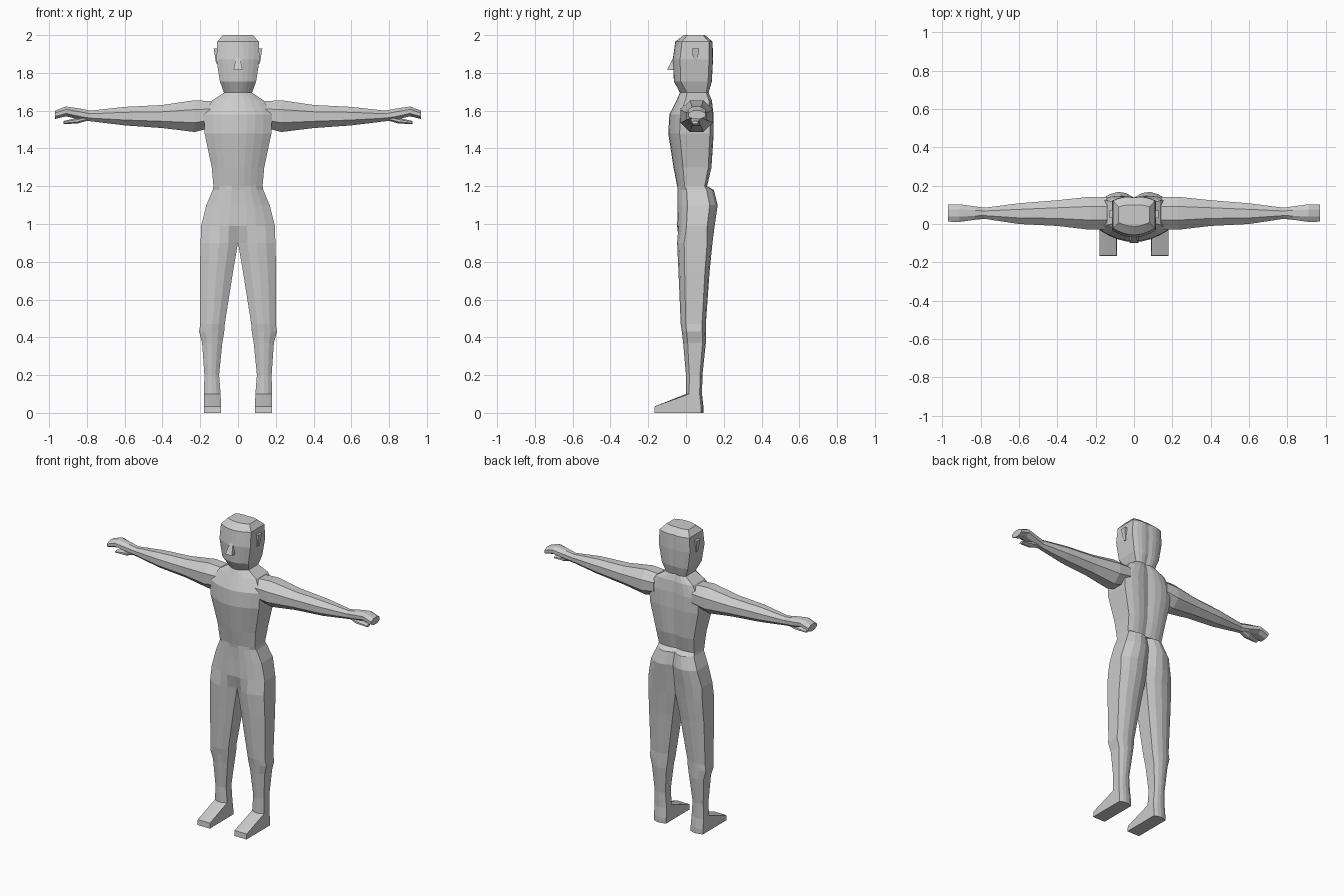
import bpy, bmesh
from math import cos, sin, pi

if "Cube" in bpy.data.objects:
    bpy.data.objects.remove(bpy.data.objects["Cube"])


def finish(name, bm, mirror=True):
    bmesh.ops.recalc_face_normals(bm, faces=bm.faces)
    # open the skin where it meets the mirror plane
    if mirror:
        inner = [f for f in bm.faces if all(abs(v.co.x) < 1e-5 for v in f.verts)]
        bmesh.ops.delete(bm, geom=inner, context="FACES")
    me = bpy.data.meshes.new(name)
    bm.to_mesh(me)
    bm.free()
    ob = bpy.data.objects.new(name, me)
    bpy.context.collection.objects.link(ob)
    if mirror:
        ob.modifiers.new("Mirror", "MIRROR")
    return ob


def loft(name, rings):
    """Skin a list of rings and cap both ends."""
    bm = bmesh.new()
    vs = [[bm.verts.new(p) for p in r] for r in rings]
    n = len(rings[0])
    for a, b in zip(vs, vs[1:]):
        for i in range(n):
            j = (i + 1) % n
            bm.faces.new((a[i], a[j], b[j], b[i]))
    bm.faces.new(vs[0][::-1])
    bm.faces.new(vs[-1])
    return finish(name, bm)


def wedge(name, bottom, top, mirror):
    """Solid between two outlines."""
    bm = bmesh.new()
    for p in bottom + top:
        bm.verts.new(p)
    bmesh.ops.convex_hull(bm, input=bm.verts)
    return finish(name, bm, mirror)


# bulge of the half section: front peak, front drop, back peak, back drop
BULGE = {
    "foot": (.5, 0, .5, .1),
    "leg": (.5, .4, .5, .3),
    "hip": (.2, .5, .46, .4),
    "torso": (0, .5, .45, .17),
    "head": (0, .36, .3, .2),
}


def body_ring(kind, z, y0, y1, x1, x0=0):
    fp, fd, bp, bd = BULGE[kind]
    c, h = (y0 + y1) / 2, (y1 - y0) / 2

    def side(sign, peak, drop):
        return [(x0 + i / 4 * (x1 - x0),
                 c + sign * h * (1 - drop * ((i / 4 - peak) / max(peak, 1 - peak)) ** 2), z)
                for i in range(5)]
    front, back = side(-1, fp, fd), side(1, bp, bd)
    return front + [(x1, c, z)] + back[::-1] + [(x0, c, z)]


# body half, sole to crown: z, front y, back y, outer x, inner x (0 above the crotch)
BODY = {
    "foot": [(0, -.168, .092, .18, .09), (.035, -.165, .092, .18, .09)],
    "leg": [(.1, 0, .085, .18, .092), (.2, 0, .087, .178, .1), (.37, -.015, .105, .19, .083),
            (.43, -.022, .105, .206, .073), (.47, -.028, .105, .2, .07),
            (.75, -.04, .125, .202, .026), (.9, -.047, .14, .198)],
    "hip": [(.99, -.047, .152, .195), (1.1, -.045, .168, .168), (1.18, -.045, .148, .134)],
    "torso": [(1.2, -.047, .112, .13), (1.3, -.066, .135, .139), (1.48, -.094, .147, .177),
              (1.58, -.088, .146, .18), (1.655, -.05, .137, .135), (1.695, -.032, .12, .074)],
    "head": [(1.755, -.064, .137, .096), (1.87, -.07, .143, .114),
             (1.965, -.057, .141, .11), (2, -.012, .1, .08)],
}
loft("body", [body_ring(k, *s) for k, rows in BODY.items() for s in rows])


def limb_ring(x, yc, zc, ry, rz):
    """Octagon with its corners pushed out towards a box."""
    k = 1 / cos(pi / 8)
    return [(x, yc + ry * k * cos(a), zc + rz * k * sin(a))
            for a in (pi / 8 + i * pi / 4 for i in range(8))]


# arm and curled palm: x, centre y, centre z, half depth, half height
ARM = [
    (.14, .055, 1.58, .085, .07), (.23, .056, 1.571, .086, .084), (.4, .057, 1.569, .067, .061),
    (.6, .054, 1.571, .054, .049), (.78, .056, 1.572, .029, .028), (.83, .057, 1.58, .035, .03),
    (.91, .057, 1.596, .046, .026), (.97, .057, 1.578, .045, .022),
]
loft("arm", [limb_ring(*s) for s in ARM])

# thumb
loft("thumb", [limb_ring(*s) for s in (
    (.79, .055, 1.562, .02, .013), (.85, .05, 1.547, .025, .015), (.925, .048, 1.537, .016, .008))])


def quad(x0, x1, y0, y1, z):
    return [(x, y, z) for x in (x0, x1) for y in (y0, y1)]


# ear
wedge("ear", quad(.1, .116, .04, .058, 1.85), quad(.1, .129, .032, .07, 1.93), True)

# nose
wedge("nose", quad(-.024, .024, -.1, -.06, 1.815), quad(-.01, .01, -.066, -.06, 1.885), False)
